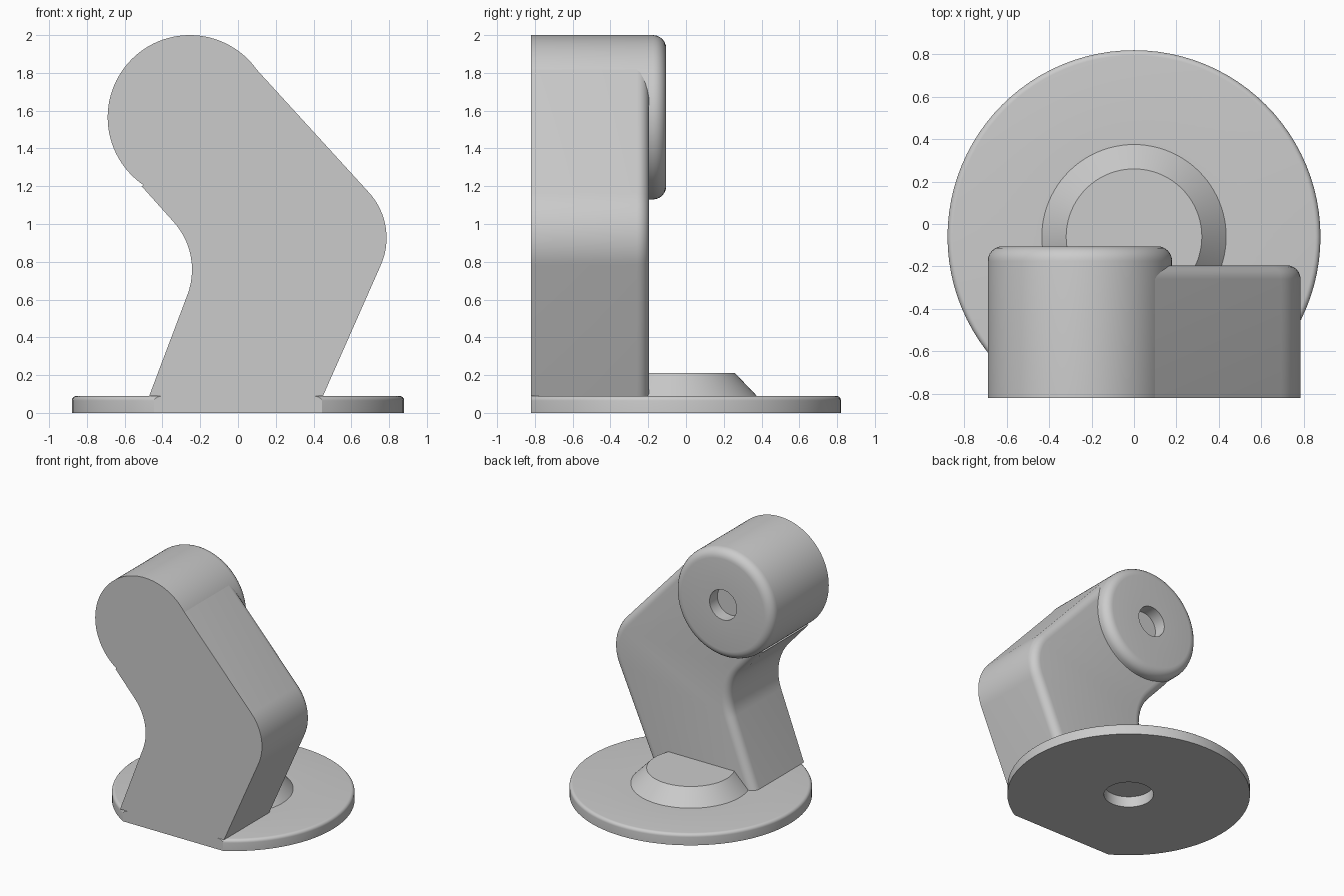
import bpy, bmesh, math
from mathutils import Vector, Matrix

cube = bpy.data.objects.get("Cube")
if cube:
    bpy.data.objects.remove(cube)

grey = bpy.data.materials.new("matte_grey")
grey.use_nodes = True
grey.diffuse_color = (0.6, 0.6, 0.6, 1)
grey.node_tree.nodes["Principled BSDF"].inputs["Base Color"].default_value = (0.6, 0.6, 0.6, 1)

FRONT = -0.82
HEAD = Vector((-0.255, 1.565))


def finish(bm, name):
    """Turn a bmesh into a smooth-shaded grey object."""
    bmesh.ops.recalc_face_normals(bm, faces=bm.faces)
    mesh = bpy.data.meshes.new(name)
    bm.to_mesh(mesh)
    bm.free()
    mesh.materials.append(grey)
    obj = bpy.data.objects.new(name, mesh)
    bpy.context.collection.objects.link(obj)
    bpy.ops.object.select_all(action="DESELECT")
    obj.select_set(True)
    bpy.context.view_layer.objects.active = obj
    bpy.ops.object.shade_smooth_by_angle(angle=math.radians(30))


def round_edge(radius, top, size, steps=6):
    """Quarter-round profile points from the side up to the top."""
    angles = [i * math.pi / 2 / steps for i in range(steps + 1)]
    return [(radius - size + size * math.cos(a), top - size + size * math.sin(a)) for a in angles]


def lathe(profile, steps=96):
    """Spin a radius and height profile about the z axis."""
    bm = bmesh.new()
    verts = [bm.verts.new((r, 0, z)) for r, z in profile]
    edges = [bm.edges.new(pair) for pair in zip(verts, verts[1:])]
    bmesh.ops.spin(bm, geom=verts + edges, cent=(0, 0, 0), axis=(0, 0, 1),
                   angle=math.tau, steps=steps)
    bmesh.ops.remove_doubles(bm, verts=bm.verts, dist=1e-5)
    return bm


def fillet(before, corner, after, radius, steps=12):
    """Points of a round corner between two straight lines."""
    c = Vector(corner)
    u, v = (Vector(before) - c).normalized(), (Vector(after) - c).normalized()
    half = u.angle(v) / 2
    centre = c + (u + v).normalized() * radius / math.sin(half)
    reach = radius / math.tan(half)
    start, end = c + u * reach - centre, c + v * reach - centre
    return [centre + start.lerp(end, i / steps).normalized() * radius for i in range(steps + 1)]


# Round base with a raised conical boss, a hole underneath and a flat front
base = lathe([(0, 0.085), (0.18, 0.085), (0.18, 0), (0.88, 0)]
             + round_edge(0.88, 0.09, 0.025)
             + [(0.435, 0.09), (0.32, 0.21), (0, 0.21)])
bmesh.ops.translate(base, verts=base.verts, vec=(0, -0.06, 0))
cut = bmesh.ops.bisect_plane(base, geom=base.verts[:] + base.edges[:] + base.faces[:],
                             plane_co=(0, FRONT, 0), plane_no=(0, -1, 0), clear_outer=True)
bmesh.ops.holes_fill(base, edges=[e for e in cut["geom_cut"] if isinstance(e, bmesh.types.BMEdge)])
finish(base, "base")

# Bent arm, ending inside the head
foot_right, elbow, top_right = (0.45, 0.09), (0.85, 0.995), (0.062, 1.858)
foot_left, crook, top_left = (-0.47, 0.09), (-0.187, 0.839), (-0.51, 1.2)
inside_head = (-0.15, 1.47)
outline = ([foot_right] + fillet(foot_right, elbow, top_right, 0.355)
           + [top_right, inside_head, top_left]
           + fillet(top_left, crook, foot_left, 0.376) + [foot_left])
arm = bmesh.new()
front = arm.faces.new([arm.verts.new((x, FRONT, z)) for x, z in outline])
extruded = bmesh.ops.extrude_face_region(arm, geom=[front], use_keep_orig=True)["geom"]
back = [v for v in extruded if isinstance(v, bmesh.types.BMVert)]
bmesh.ops.translate(arm, verts=back, vec=(0, 0.625, 0))


def is_side(edge):
    """True for the back edges along the arm, not at its foot or in the head."""
    foot = all(v.co.z < 0.1 for v in edge.verts)
    in_head = all((v.co.xz - HEAD).length < 0.455 for v in edge.verts)
    return all(v in back for v in edge.verts) and not foot and not in_head


bmesh.ops.bevel(arm, geom=[e for e in arm.edges if is_side(e)], offset=0.065,
                segments=6, profile=0.5, affect="EDGES")
finish(arm, "arm")

# Round head lying along the depth, with a socket in its back
depth = 0.715
head = lathe([(0, depth - 0.1), (0.12, depth - 0.1), (0.12, depth)]
             + round_edge(0.435, depth, 0.07)[::-1] + [(0.435, 0), (0, 0)])
bmesh.ops.transform(head, verts=head.verts,
                    matrix=Matrix.Translation((HEAD.x, FRONT, HEAD.y)) @ Matrix.Rotation(-math.pi / 2, 4, "X"))
finish(head, "head")
